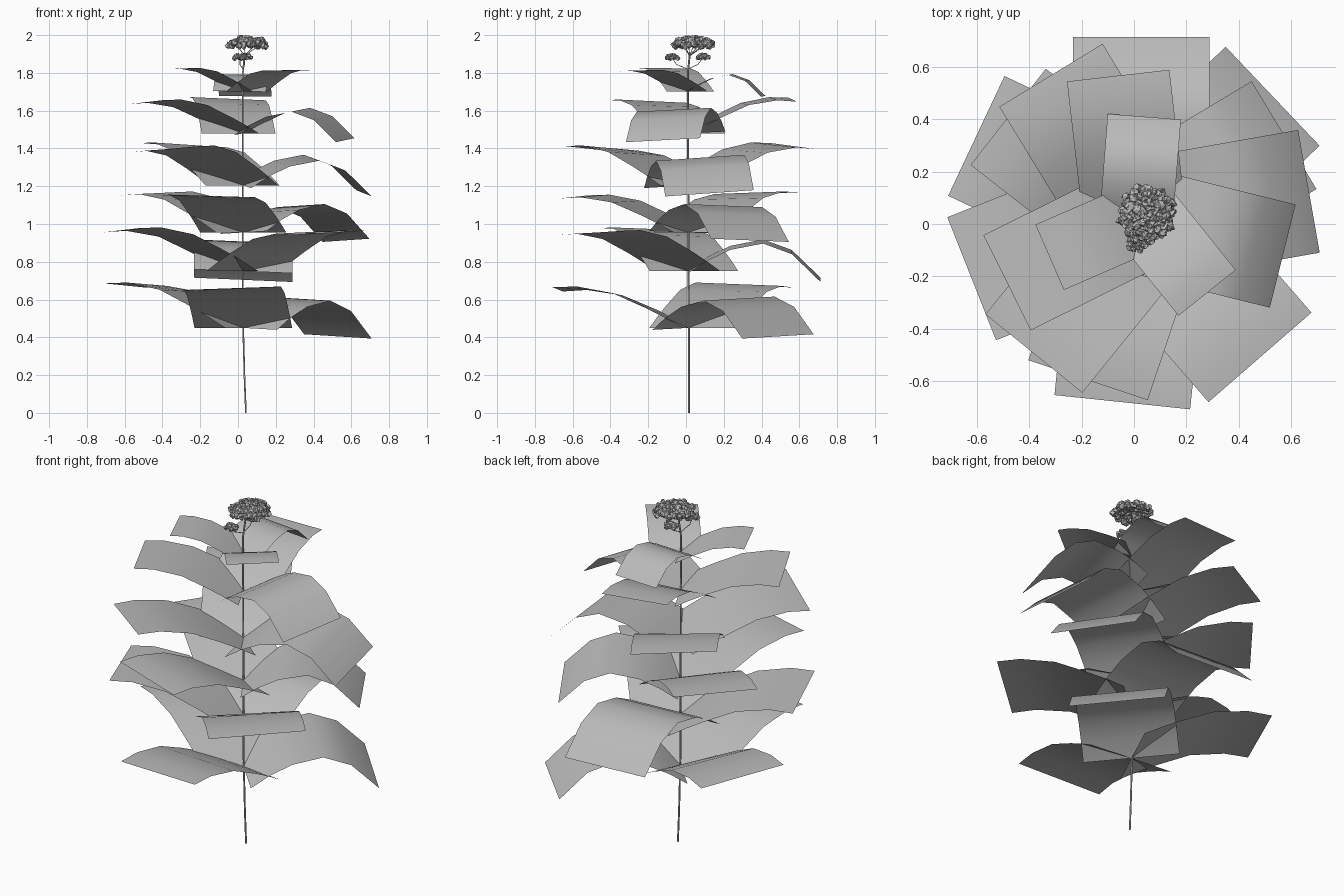
import bpy, bmesh, math, random
from mathutils import Vector, Matrix

cube = bpy.data.objects.get("Cube")
if cube:
    bpy.data.objects.remove(cube)
random.seed(4)


def material(name, value):
    m = bpy.data.materials.new(name)
    m.use_nodes = True
    m.diffuse_color = (value, value, value, 1)
    m.node_tree.nodes["Principled BSDF"].inputs["Base Color"].default_value = (value, value, value, 1)
    return m


grey = material("plain_grey", 0.5)


def finish(name, bm, angle=60):
    mesh = bpy.data.meshes.new(name)
    bm.to_mesh(mesh)
    bm.free()
    mesh.materials.append(grey)
    ob = bpy.data.objects.new(name, mesh)
    bpy.context.collection.objects.link(ob)
    bpy.ops.object.select_all(action="DESELECT")
    ob.select_set(True)
    bpy.context.view_layer.objects.active = ob
    bpy.ops.object.shade_smooth_by_angle(angle=math.radians(angle))


def rod(name, points, radius):
    curve = bpy.data.curves.new(name, "CURVE")
    curve.dimensions = "3D"
    curve.bevel_depth = radius
    curve.bevel_resolution = 1
    curve.use_fill_caps = True
    spline = curve.splines.new("POLY")
    spline.points.add(len(points) - 1)
    for p, co in zip(spline.points, points):
        p.co = (*co, 1)
    curve.materials.append(grey)
    ob = bpy.data.objects.new(name, curve)
    bpy.context.collection.objects.link(ob)


# Leaf side profiles: distance from the stem, rise above the leaf base
DROOPING = [(0, 0), (0.1, 0.065), (0.22, 0.122), (0.39, 0.155), (0.54, 0.1), (0.69, -0.045)]
RISING = [(0, 0), (0.1, 0.055), (0.2, 0.105), (0.38, 0.185), (0.57, 0.218), (0.7, 0.212)]
# Leaves within a whorl: profile, lift, width factor, roll at the base
WHORL = [("drooping", DROOPING, 1, 1, 0.9), ("rising_a", RISING, 1.05, 0.97, 0),
         ("rising_b", RISING, 0.97, 1, 0)]
AXIS = Vector((0.028, 0.012, 0))


def leaf(name, profile, heading, side, base, scale, width, lift, roll, base_roll):
    bm = bmesh.new()
    rows = []
    reach = profile[-1][0]
    for r, z in profile:
        # The leaf twists slightly towards its tip
        tilt = math.tan(math.radians(roll)) * (base_roll + (1 - base_roll) * r / reach)
        rows.append([bm.verts.new((r * scale, side + s * width / 2,
                                   base + z * scale * lift + s * width / 2 * tilt)) for s in (-1, 0, 1)])
    for a, b in zip(rows, rows[1:]):
        for i in range(2):
            bm.faces.new((a[i], b[i], b[i + 1], a[i + 1]))
    bm.transform(Matrix.Translation(AXIS) @ Matrix.Rotation(math.radians(heading), 4, "Z"))
    finish(name, bm)


# Whorls of three leaves: base height, width, roll, then heading, sideways shift and scale of each leaf
TIERS = [(0.45, 0.52, 2.5, (43.5, 0, 1), (154.8, -0.025, 1.01), (264, 0, 0.993)),
         (0.75, 0.52, 2.5, (90, 0, 1.015), (201.6, -0.033, 0.975), (311, 0, 0.985)),
         (0.955, 0.48, -2, (31, 0, 0.92), (142, 0, 0.92), (251.5, 0, 0.915)),
         (1.205, 0.475, 4, (10, 0, 0.94), (121.4, 0.005, 0.933), (231, 0, 0.93)),
         (1.48, 0.405, 3, (-14, 0, 0.805), (96.5, 0.025, 0.8), (206.4, -0.016, 0.805)),
         (1.702, 0.28, 1, (85.5, 0.02, 0.575), (203.5, -0.012, 0.537), (308.7, 0.024, 0.53))]
for n, (base, width, roll, *placings) in enumerate(TIERS, 1):
    for (label, profile, lift, widen, base_roll), (heading, side, scale) in zip(WHORL, placings):
        leaf(f"leaf_{n}_{label}", profile, heading, side, base, scale, width * widen, lift, roll, base_roll)

# Stem
rod("stem", [(0.042, 0.015, 0), (0.034, 0.015, 0.2), (0.026, 0.015, 0.5),
             (0.026, 0.012, 1.2), (0.026, 0.01, 1.8), (0.035, 0.02, 1.9)], 0.005)


# Flower heads: crumpled florets scattered over a shallow dome
def flower_head(name, center, rx, ry, height, count, size):
    bm = bmesh.new()
    for i in range(count):
        r = math.sqrt((i + 0.5) / count)
        a = i * 2.4
        dome = height * (1 - r * r) * 0.55 + random.uniform(-0.3, 0.1) * height
        pos = Vector(center) + Vector((r * rx * math.cos(a), r * ry * math.sin(a), dome))
        made = bmesh.ops.create_icosphere(bm, subdivisions=2, radius=size)["verts"]
        for v in made:
            v.co = v.co * random.uniform(0.55, 1.2) + pos
    finish(name, bm, 20)


HEADS = [("main_flower", (0.048, 0.038, 1.954), 0.103, 0.105, 0.05, 64, 0.02),
         ("front_flower", (0.01, -0.073, 1.881), 0.033, 0.033, 0.025, 14, 0.014),
         ("back_flower", (0.035, 0.09, 1.881), 0.033, 0.033, 0.025, 14, 0.014)]
for head in HEADS:
    flower_head(*head)

# Flower stalks
for i, (_, c, *_rest) in enumerate(HEADS[1:]):
    rod(f"side_stalk_{i}", [(0.026, 0.01, 1.82), (c[0], c[1] * 0.7, 1.845), c], 0.002)
for i in range(7):
    a = i * math.tau / 7
    rod(f"top_stalk_{i}", [(0.035, 0.02, 1.89), (0.05 + 0.06 * math.cos(a), 0.04 + 0.06 * math.sin(a), 1.945)], 0.002)
